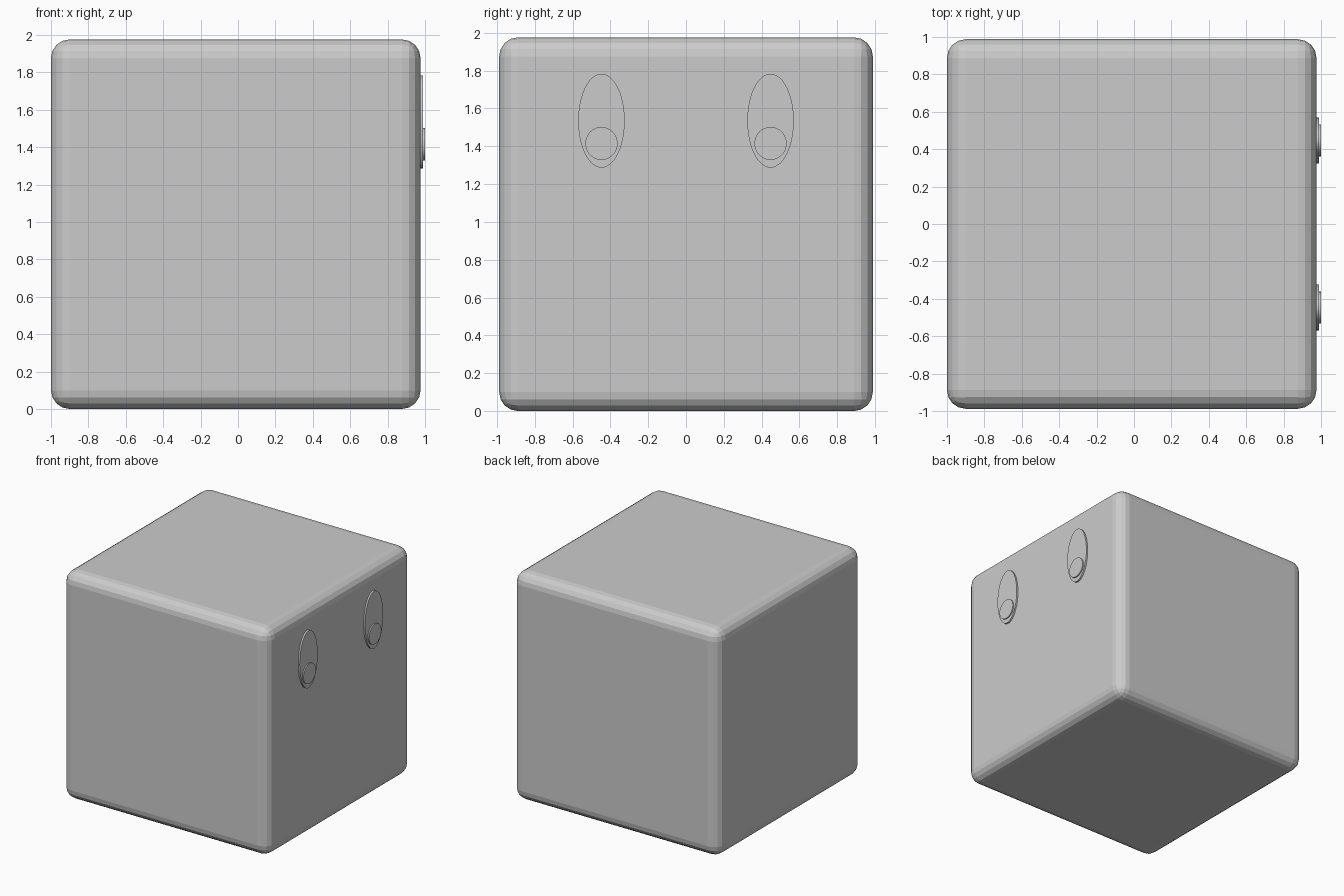
import bpy
from math import pi

if "Cube" in bpy.data.objects:
    bpy.data.objects.remove(bpy.data.objects["Cube"])

SIZE = 1.976       # edge length of the cube body
FRONT = 0.976      # x of the face that carries the eyes


def disc(name, y, z, half_w, half_h, x_outer):
    """Elliptical disc facing +x, sunk slightly into the body."""
    x_inner = FRONT - 0.03
    bpy.ops.mesh.primitive_cylinder_add(
        vertices=48, radius=1, depth=1,
        location=((x_inner + x_outer) / 2, y, z), rotation=(0, pi / 2, 0))
    ob = bpy.context.object
    ob.name = name
    ob.scale = (half_h, half_w, x_outer - x_inner)
    bpy.ops.object.transform_apply(location=False, rotation=True, scale=True)
    bpy.ops.object.shade_smooth_by_angle()
    return ob


# Rounded cube body
bpy.ops.mesh.primitive_cube_add(size=SIZE, location=(FRONT - SIZE / 2, 0, SIZE / 2))
body = bpy.context.object
body.name = "body"
bevel = body.modifiers.new("rounded_edges", 'BEVEL')
bevel.width = 0.1
bevel.segments = 4

# Oval eyes with round pupils, one pair per side
for side, label in ((-1, "right"), (1, "left")):
    disc(label + "_eye", side * 0.447, 1.535, 0.123, 0.248, 0.99)
    disc(label + "_pupil", side * 0.447, 1.415, 0.085, 0.087, 1.0)
